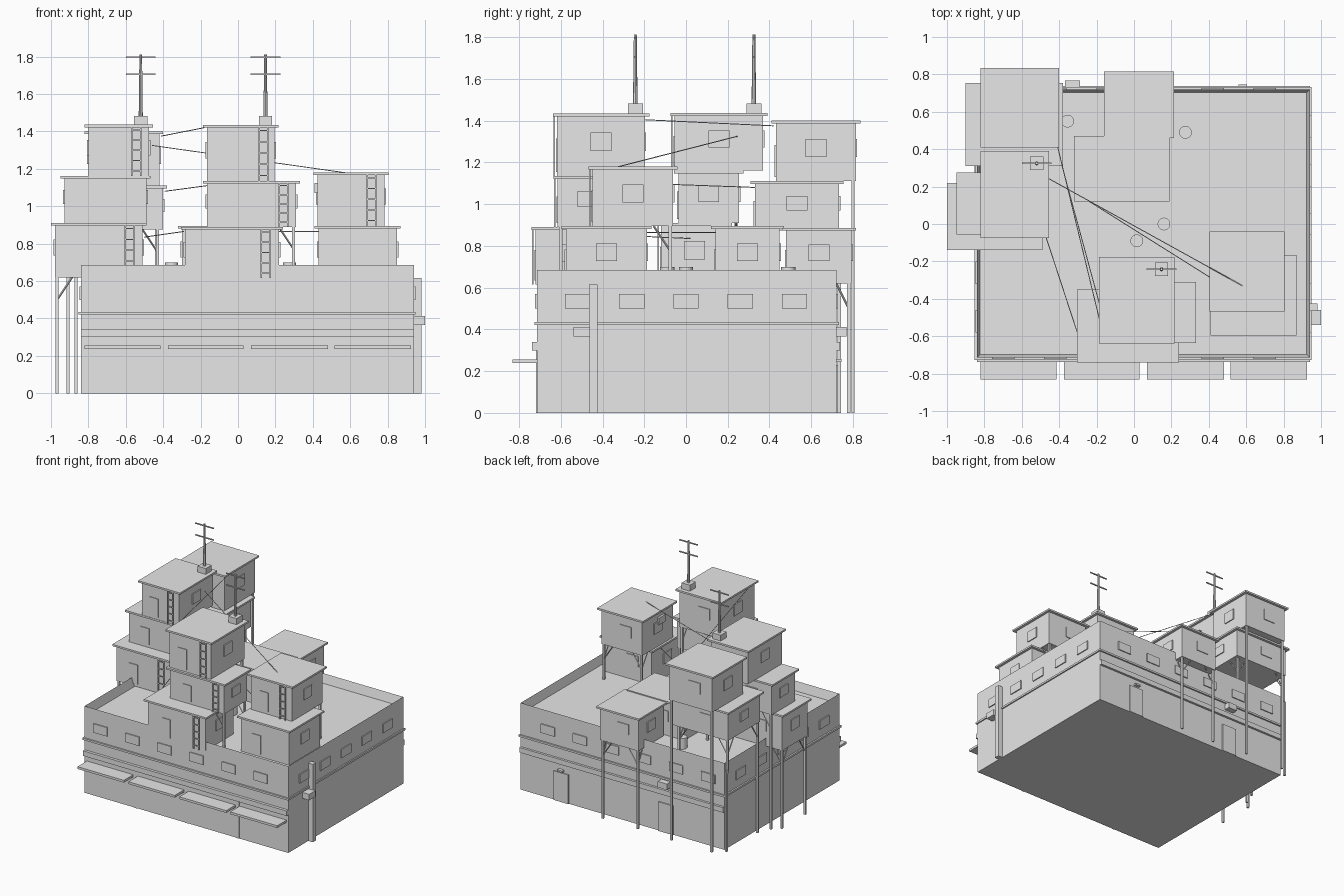
import bpy, bmesh, math
from mathutils import Vector

if "Cube" in bpy.data.objects:
    bpy.data.objects.remove(bpy.data.objects["Cube"])

mat = bpy.data.materials.new("plain_grey")
mat.diffuse_color = (0.8, 0.8, 0.8, 1)
mat.use_nodes = True
mat.node_tree.nodes["Principled BSDF"].inputs["Base Color"].default_value = mat.diffuse_color


def make(name, bm):
    me = bpy.data.meshes.new(name)
    bm.to_mesh(me)
    bm.free()
    me.materials.append(mat)
    ob = bpy.data.objects.new(name, me)
    bpy.context.collection.objects.link(ob)
    return ob


def add_box(bm, x0, x1, y0, y1, z0, z1):
    vs = bmesh.ops.create_cube(bm, size=1)["verts"]
    for v in vs:
        v.co = Vector(((x0 + x1) / 2 + v.co.x * (x1 - x0),
                       (y0 + y1) / 2 + v.co.y * (y1 - y0),
                       (z0 + z1) / 2 + v.co.z * (z1 - z0)))


def boxes(name, *dims):
    bm = bmesh.new()
    for d in dims:
        add_box(bm, *d)
    return make(name, bm)


def add_rod(bm, a, b, r0, r1=None, n=6):
    a, b = Vector(a), Vector(b)
    vs = bmesh.ops.create_cone(bm, cap_ends=True, segments=n, radius1=r0,
                               radius2=r0 if r1 is None else r1, depth=(b - a).length)["verts"]
    q = (b - a).to_track_quat("Z", "Y")
    for v in vs:
        v.co = q @ v.co + (a + b) / 2


def plates(name, side, pos, items, t=0.008):
    """Thin wall plates; items are (centre, width, z0, z1) along the wall."""
    bm = bmesh.new()
    for c, w, z0, z1 in items:
        lo, hi = (pos - t, pos + 0.001) if side[0] == "-" else (pos - 0.001, pos + t)
        if side[1] == "y":
            add_box(bm, c - w / 2, c + w / 2, lo, hi, z0, z1)
        else:
            add_box(bm, lo, hi, c - w / 2, c + w / 2, z0, z1)
    make(name, bm)


# Main building: walls, flat roof and parapet ring
X0, X1, Y0, Y1, H, F = -0.84, 0.94, -0.715, 0.72, 0.685, 0.615
bm = bmesh.new()
add_box(bm, X0, X1, Y0, Y1, 0, H)
top = max(bm.faces, key=lambda f: f.calc_center_median().z)
bmesh.ops.inset_region(bm, faces=[top], thickness=0.025)
for v in top.verts:
    v.co.z = F
make("main_building", bm)
boxes("upper_ledge", (X0 - .012, X1 + .01, Y0 - .012, Y0, .42, .435),
      (X0 - .012, X1 + .01, Y1, Y1 + .012, .42, .435),
      (X0 - .012, X0, Y0, Y1, .42, .435), (X1, X1 + .01, Y0, Y1, .42, .435))
boxes("lower_bands", (X0, X1, Y0 - .022, Y0, .3, .34), (X0, X1, Y1, Y1 + .018, .3, .34))

# Shop awnings with thin piers between
boxes("shop_awnings", *[(a, b, -.832, Y0, .238, .256) for a, b in
                        ((-.82, -.415), (-.375, .03), (.07, .48), (.515, .925))])
plates("shop_piers", "-y", Y0, [(x, .03, 0, .3) for x in (-.395, .05, .497)], .004)

# Facade windows and back doors
plates("front_windows", "-y", Y0, [(-.7 + .28 * i, .12, .5, .57) for i in range(6)])
plates("back_windows", "+y", Y1, [(-.7 + .28 * i, .12, .5, .57) for i in range(6)])
plates("left_windows", "-x", X0, [(-.52 + .26 * i, .12, .5, .57) for i in range(5)])
plates("right_windows", "+x", X1, [(-.52 + .26 * i, .12, .5, .57) for i in range(5)])
plates("back_doors", "+y", Y1, [(.585, .13, 0, .23), (-.33, .13, 0, .23)])
boxes("back_door_canopy", (.56, .605, Y1, .745, .243, .257))
boxes("wall_boxes", (-.37, -.29, Y1, .768, .365, .412), (X1, 1.0, -.54, -.46, .365, .412))
boxes("drain_pipe", (X1, .98, -.465, -.425, 0, .615))


# Stacked huts: body size, with an overhanging flat roof
def hut(name, x0, x1, y0, y1, z0, z1, ladder=None):
    o, t = .021, .014
    boxes(name + "_body", (x0, x1, y0, y1, z0, z1 - t))
    boxes(name + "_roof", (x0 - o, x1 + o, y0 - o, y1 + o, z1 - t, z1))
    w, d, h = x1 - x0, y1 - y0, z1 - z0
    plates(name + "_front_door", "-y", y0, [(x0 + .32 * w, .075, z0 + .02, z0 + .6 * h)], .006)
    plates(name + "_back_window", "+y", y1, [(x0 + .4 * w, .1, z0 + .4 * h, z0 + .7 * h)], .006)
    plates(name + "_side_window_r", "+x", x1, [(y0 + .5 * d, .1, z0 + .4 * h, z0 + .7 * h)], .008)
    plates(name + "_side_window_l", "-x", x0, [(y0 + .5 * d, .1, z0 + .4 * h, z0 + .7 * h)], .008)
    if ladder is not None:
        bm = bmesh.new()
        yl = y0 - .014
        for x in (ladder, ladder + .047):
            add_box(bm, x - .004, x + .004, yl - .004, yl + .004, z0, z1)
        for i in range(5):
            z = z0 + h * (i + .5) / 5
            add_box(bm, ladder, ladder + .047, yl - .003, yl + .003, z - .003, z + .003)
        make(name + "_ladder", bm)


hut("center_low_hut", -.284, .219, -.72, -.37, .615, .89, .125)
hut("center_mid_hut", -.165, .31, -.615, -.33, .89, 1.135, .22)
hut("center_high_hut", -.165, .195, -.617, -.197, 1.135, 1.434, .113)
hut("right_low_hut", .431, .849, -.575, -.187, F, .895)
hut("right_high_hut", .426, .784, -.447, -.062, .895, 1.18, .69)
hut("left_low_hut", -.979, -.511, -.119, .199, .62, .91, -.603)
hut("left_mid_hut", -.927, -.49, -.036, .254, .91, 1.162)
hut("left_high_hut", -.799, -.476, -.054, .369, 1.162, 1.436, -.568)
hut("back_left_mid_hut", -.879, -.4, .33, .734, .875, 1.11)
hut("back_left_high_hut", -.799, -.421, .431, .814, 1.11, 1.4)
hut("back_low_hut", -.139, .194, .48, .794, .62, .887)
hut("middle_low_hut", -.299, .169, .141, .449, F, .895)
boxes("hut_cooler", (.41, .426, -.33, -.25, 1.07, 1.125))


# Stilts with diagonal braces towards the hut: x, y, base, top, brace x, brace y
def stilts(name, items, r=.008):
    bm = bmesh.new()
    for x, y, z0, z1, dx, dy in items:
        add_box(bm, x - r, x + r, y - r, y + r, z0, z1)
        for ex, ey in ((dx, 0), (0, dy)):
            if ex or ey:
                add_rod(bm, (x, y, z1 - .12), (x + ex, y + ey, z1), .005, n=4)
    make(name, bm)


b = .08
stilts("left_stilts", [(-.967, -.105, 0, .62, b, b), (-.967, .185, 0, .62, b, -b),
                       (-.91, .24, 0, .91, b, 0)])
stilts("back_left_stilts", [(-.867, .345, 0, .875, b, b), (-.867, .72, F, .875, b, -b),
                            (-.867, .735, 0, .64, 0, 0),
                            (-.43, .345, F, .875, -b, b), (-.43, .7, F, .875, -b, -b),
                            (-.785, .8, 0, 1.11, 0, 0), (-.435, .8, 0, 1.11, 0, 0)])
stilts("back_stilts", [(-.125, .78, 0, .62, b, -.06), (.18, .78, 0, .62, -b, -.06)])
stilts("right_hut_stilts", [(.44, -.075, F, .895, b, -b), (.77, -.075, F, .895, -b, -b)])
stilts("center_hut_stilts", [(.297, -.345, F, .89, -b, 0), (.297, -.6, F, .89, -b, 0),
                             (-.15, -.21, .89, 1.135, 0, -b), (.18, -.21, .89, 1.135, 0, -b)])

# Rooftop vents
bm = bmesh.new()
for x, y in ((-.355, .55), (.275, .49), (.16, 0), (.015, -.09)):
    add_rod(bm, (x, y, F - .01), (x, y, .7), .034, n=20)
vents = make("roof_vents", bm)

# Antenna masts with crossbars
for side, x, y in (("left", -.52, .325), ("center", .147, -.243)):
    bm = bmesh.new()
    add_box(bm, x - .036, x + .036, y - .036, y + .036, 1.43, 1.482)
    add_rod(bm, (x, y, 1.48), (x, y, 1.812), .011, .007, 8)
    for z in (1.705, 1.797):
        add_box(bm, x - .08, x + .08, y - .004, y + .004, z - .004, z + .004)
    make(side + "_antenna", bm)

# Slack-free cables between huts
bm = bmesh.new()
for p, q in (((-.46, .245, 1.325), (.58, -.33, 1.178)),
             ((-.41, .42, 1.375), (-.18, -.53, 1.42)),
             ((-.39, .33, 1.08), (-.165, -.5, 1.11)),
             ((-.5, .02, .835), (-.29, -.62, .865)),
             ((-.27, .14, .865), (.43, -.3, .865))):
    add_rod(bm, p, q, .0025, n=5)
make("cables", bm)
